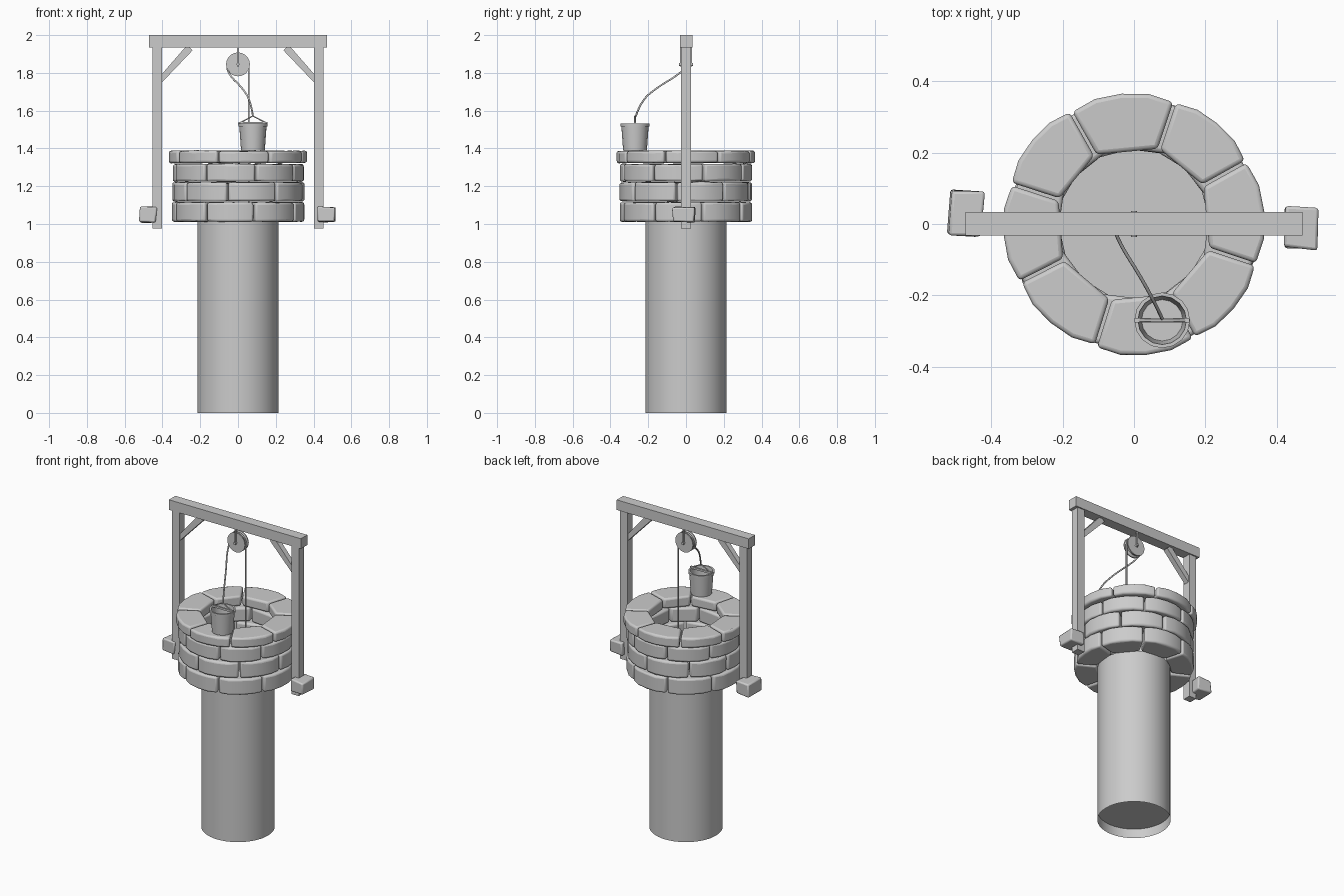
import bpy, bmesh, math, random
from mathutils import Vector, Matrix

if "Cube" in bpy.data.objects:
    bpy.data.objects.remove(bpy.data.objects["Cube"])

random.seed(4)


def finish(bm, name, bevel=0.0, segs=2, smooth=None):
    bmesh.ops.recalc_face_normals(bm, faces=bm.faces)
    me = bpy.data.meshes.new(name)
    bm.to_mesh(me)
    bm.free()
    ob = bpy.data.objects.new(name, me)
    bpy.context.collection.objects.link(ob)
    if bevel:
        m = ob.modifiers.new("bevel", 'BEVEL')
        m.width, m.segments, m.limit_method = bevel, segs, 'ANGLE'
        m.angle_limit = math.radians(50)
    if smooth:
        bpy.ops.object.select_all(action='DESELECT')
        ob.select_set(True)
        bpy.context.view_layer.objects.active = ob
        bpy.ops.object.shade_smooth_by_angle(angle=math.radians(smooth))
    return ob


def box(name, x, y, z):
    bm = bmesh.new()
    bmesh.ops.create_cube(bm, size=1)
    for v in bm.verts:
        v.co = Vector([(a + b) / 2 + c * (b - a) for (a, b), c in zip((x, y, z), v.co)])
    return finish(bm, name)


def prism(name, pts, y):
    # extrude an xz outline along y, symmetric about y = 0
    bm = bmesh.new()
    f = bm.faces.new([bm.verts.new((px, -y, pz)) for px, pz in pts])
    r = bmesh.ops.extrude_face_region(bm, geom=[f])
    bmesh.ops.translate(bm, vec=(0, 2 * y, 0), verts=[g for g in r['geom'] if isinstance(g, bmesh.types.BMVert)])
    return finish(bm, name)


def lathe(name, profile, sides, mat=Matrix(), smooth=40):
    # revolve (radius, z) points around z; a zero radius closes the end
    bm = bmesh.new()
    rings = []
    for r, z in profile:
        n = sides if r > 0 else 1
        rings.append([bm.verts.new(mat @ Vector((r * math.cos(k * math.tau / sides),
                                                 r * math.sin(k * math.tau / sides), z))) for k in range(n)])
    for a, b in zip(rings, rings[1:]):
        for k in range(sides):
            j = (k + 1) % sides
            q = [a[k % len(a)], a[j % len(a)], b[j % len(b)], b[k % len(b)]]
            bm.faces.new(list(dict.fromkeys(q)))
    return finish(bm, name, smooth=smooth)


def rope(name, pts, radius, spline='POLY'):
    cu = bpy.data.curves.new(name, 'CURVE')
    cu.dimensions = '3D'
    cu.bevel_depth, cu.bevel_resolution, cu.use_fill_caps = radius, 1, True
    s = cu.splines.new(spline)
    s.points.add(len(pts) - 1)
    for p, c in zip(s.points, pts):
        p.co = (*c, 1)
    if spline == 'NURBS':
        s.order_u, s.use_endpoint_u, s.resolution_u = 3, True, 5
    ob = bpy.data.objects.new(name, cu)
    bpy.context.collection.objects.link(ob)


def stone_course(name, z0, z1, r_in, r_out, start):
    # eight wedge stones: straight inner face, rounded outer face
    bm = bmesh.new()
    edges = [math.radians(start + 45 * k + random.uniform(-1.5, 1.5)) for k in range(8)]
    edges.append(edges[0] + math.tau)
    n, gap = 4, 0.004
    for a0, a1 in zip(edges, edges[1:]):
        ro = r_out + random.uniform(-0.005, 0.003)
        outline = []
        for a, g in ((a0, 1), (a1, -1)):
            outline.append((Vector((math.cos(a), math.sin(a))) * r_in
                            + Vector((-math.sin(a), math.cos(a))) * g * gap))
        for k in range(n, -1, -1):
            a = a0 + (a1 - a0) * k / n
            g = {0: gap, n: -gap}.get(k, 0)
            rr = ro - (0.008 if k in (0, n) else 0)
            outline.append(Vector((math.cos(a), math.sin(a))) * rr
                           + Vector((-math.sin(a), math.cos(a))) * g)
        lo = [bm.verts.new((p.x, p.y, z0 + random.uniform(0, 0.005))) for p in outline]
        hi = [bm.verts.new((p.x, p.y, z1 - random.uniform(0, 0.005))) for p in outline]
        bm.faces.new(lo)
        bm.faces.new(hi)
        for k in range(len(lo)):
            j = (k + 1) % len(lo)
            bm.faces.new((lo[k], lo[j], hi[j], hi[k]))
    finish(bm, name, bevel=0.012, segs=3, smooth=60)


# Shaft below ground and the floor disc inside it
lathe("shaft", [(0.215, 0), (0.215, 1.02)], 48)
lathe("shaft_floor", [(0, 0.06), (0.214, 0.06)], 48)

# Stone wall, four staggered courses
stone_course("stone_course_1", 1.01, 1.117, 0.222, 0.35, -119)
stone_course("stone_course_2", 1.117, 1.223, 0.222, 0.35, -98)
stone_course("stone_course_3", 1.223, 1.32, 0.222, 0.35, -120)
stone_course("cap_course", 1.32, 1.39, 0.221, 0.367, -107)

# Timber frame
box("cross_beam", (-0.472, 0.472), (-0.032, 0.034), (1.935, 2.0))
for side, s in (("left", -1), ("right", 1)):
    box(side + "_post", sorted((s * 0.402, s * 0.453)), (-0.026, 0.026), (0.975, 1.935))
    prism(side + "_brace", [(s * x, z) for x, z in
          ((0.402, 1.75), (0.402, 1.795), (0.28, 1.935), (0.255, 1.935), (0.24, 1.92))], 0.017)

# Rocks wedged against the post feet
for side, cx, cy, sx, sy, rot in (("left", -0.473, 0.03, 0.09, 0.124, -5),
                                  ("right", 0.469, -0.01, 0.095, 0.115, -4)):
    bm = bmesh.new()
    bmesh.ops.create_cube(bm, size=1)
    for v in bm.verts:
        v.co = Vector((v.co.x * sx, v.co.y * sy, v.co.z * 0.08)) + Vector(
            [random.uniform(-0.005, 0.005) for _ in range(3)])
    bmesh.ops.transform(bm, verts=bm.verts, matrix=Matrix.Translation((cx, cy, 1.05))
                        @ Matrix.Rotation(math.radians(rot), 4, 'Z'))
    finish(bm, side + "_rock", bevel=0.008, segs=2, smooth=60)

# Pulley wheel with grooved rim, axle and hanger straps
PZ = 1.845
face_y = Matrix.Translation((0, 0, PZ)) @ Matrix.Rotation(math.pi / 2, 4, 'X')
lathe("pulley_wheel", [(0, -0.02), (0.063, -0.02), (0.063, -0.013), (0.052, -0.004),
                       (0.052, 0.004), (0.063, 0.013), (0.063, 0.02), (0, 0.02)], 24, face_y)
lathe("pulley_axle", [(0, -0.037), (0.008, -0.037), (0.008, 0.037), (0, 0.037)], 10, face_y)
for side, s in (("front", -1), ("back", 1)):
    box(side + "_hanger", (-0.005, 0.005), sorted((s * 0.024, s * 0.031)), (PZ - 0.01, 1.94))

# Rope: up from the well, over the wheel, then slack to the bucket
BX, BY = 0.079, -0.27
arc = [(0.057 * math.cos(k * math.pi / 10), 0, PZ + 0.057 * math.sin(k * math.pi / 10)) for k in range(11)]
rope("well_rope", [(0.057, 0, 0.06)] + arc + [(-0.057, -0.004, 1.825)], 0.005)
rope("slack_rope", [(-0.057, -0.004, 1.825), (-0.05, -0.04, 1.79), (0.02, -0.15, 1.725),
                    (0.068, -0.24, 1.65), (BX, BY + 0.004, 1.57)], 0.005, 'NURBS')

# Bucket: hollow tapered pail with rim
at = Matrix.Translation((BX, BY, 0))
lathe("bucket", [(0, 1.39), (0.063, 1.39), (0.072, 1.515), (0.077, 1.517), (0.078, 1.533),
                 (0.068, 1.533), (0.058, 1.402), (0, 1.402)], 16, at)
# Bail ropes and cross bar
rope("bucket_bail", [(BX - 0.07, BY, 1.535), (BX, BY, 1.572), (BX + 0.07, BY, 1.535)], 0.004)
box("bucket_bar", (BX - 0.077, BX + 0.077), (BY - 0.006, BY + 0.006), (1.529, 1.541))
